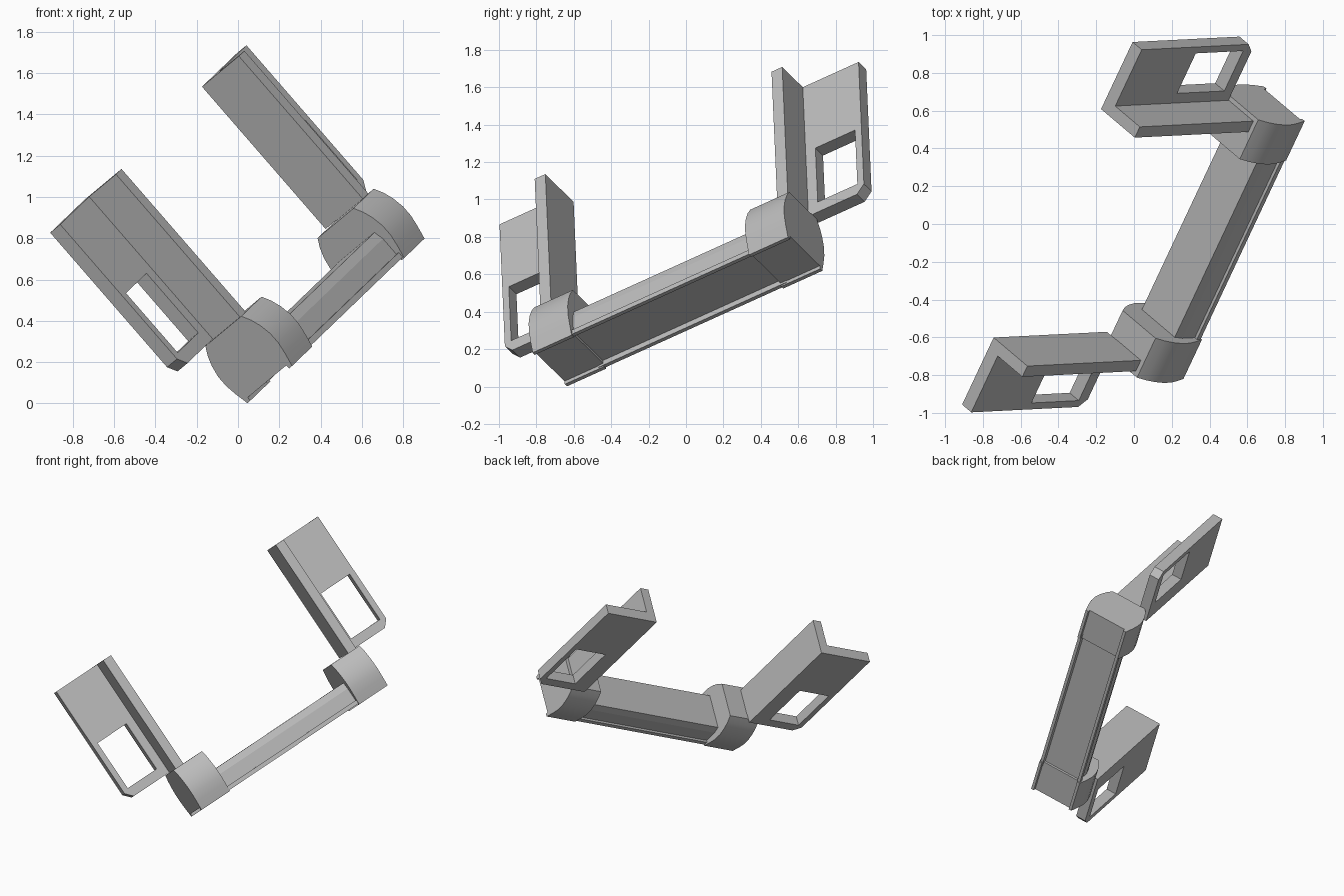
import bpy, bmesh
from mathutils import Vector, Matrix

old = bpy.data.objects.get("Cube")
if old:
    bpy.data.objects.remove(old, do_unlink=True)

grey = bpy.data.materials.new("plain grey")
grey.use_nodes = True
grey.diffuse_color = (0.5, 0.5, 0.5, 1)
grey.node_tree.nodes["Principled BSDF"].inputs["Base Color"].default_value = (0.5, 0.5, 0.5, 1)

# Tilted frame of the bracket: along the bar, up the arms, across the bar
along = Vector((0.394, 0.838, 0.379)).normalized()
up = Vector((-0.66, -0.043, 0.75))
up = (up - along * up.dot(along)).normalized()
across = along.cross(up)
frame = Matrix((along, up, across)).transposed()
MID_ALONG, MID_ACROSS, BASE = 0.30, 0.545, 0.0


def solid(name, loops, lo, hi, run, side=1, smooth=False):
    """Extrude closed outlines (the later ones are holes) from lo to hi.
    run 'along': outlines are (across, up); run 'across': outlines are (along, up)."""
    bm = bmesh.new()

    def place(a, b, c):
        l, u, w = (c, b, a) if run == "along" else (a, b, c)
        return frame @ Vector((l * side + MID_ALONG, u + BASE, w + MID_ACROSS))

    edges = []
    for loop in loops:
        verts = [bm.verts.new(place(a, b, lo)) for a, b in loop]
        edges += [bm.edges.new((verts[i - 1], verts[i])) for i in range(len(verts))]
    bmesh.ops.triangle_fill(bm, edges=edges, use_beauty=True, use_dissolve=False)
    grown = bmesh.ops.extrude_face_region(bm, geom=bm.faces[:], use_keep_orig=True)
    shift = place(0, 0, hi) - place(0, 0, lo)
    moved = [g for g in grown["geom"] if isinstance(g, bmesh.types.BMVert)]
    bmesh.ops.translate(bm, verts=moved, vec=shift)
    bmesh.ops.recalc_face_normals(bm, faces=bm.faces[:])
    mesh = bpy.data.meshes.new(name)
    bm.to_mesh(mesh)
    bm.free()
    mesh.materials.append(grey)
    obj = bpy.data.objects.new(name, mesh)
    bpy.context.scene.collection.objects.link(obj)
    if smooth:
        bpy.ops.object.select_all(action="DESELECT")
        obj.select_set(True)
        bpy.context.view_layer.objects.active = obj
        bpy.ops.object.shade_smooth_by_angle(angle=0.5)
    return obj


def mirrored(half):
    return half + [(-a, b) for a, b in reversed(half)]


def rect(a0, a1, b0, b1):
    return [(a0, b0), (a1, b0), (a1, b1), (a0, b1)]


# Cross bar with lips along its lower edges and bevelled top edges
bar = mirrored([(0.14, 0.03), (0.143, 0), (0.165, 0), (0.165, 0.03),
                (0.148, 0.03), (0.148, 0.13), (0.135, 0.18)])
solid("cross_bar", [bar], -0.6, 0.6, "along")

# Barrel-sided end blocks with a shallow recess underneath
block = mirrored([(0.145, 0.012), (0.147, -0.008), (0.168, -0.008), (0.185, 0.06),
                  (0.196, 0.12), (0.196, 0.18), (0.183, 0.24), (0.163, 0.29), (0.135, 0.335)])

# Slotted plate with one clipped corner
plate = [(0.722, 0.338), (1.10, 0.338), (1.146, 0.388), (1.146, 1.252), (0.722, 1.252)]
slot = rect(0.852, 1.105, 0.408, 0.79)

for label, side in (("front", -1), ("back", 1)):
    solid(label + "_end_block", [block], 0.566, 0.815, "along", side, smooth=True)
    solid(label + "_slotted_plate", [plate, slot], -0.167, -0.092, "across", side)
    solid(label + "_arm_web", [rect(0.722, 0.79, 0.33, 1.252)], -0.092, 0.11, "across", side)
